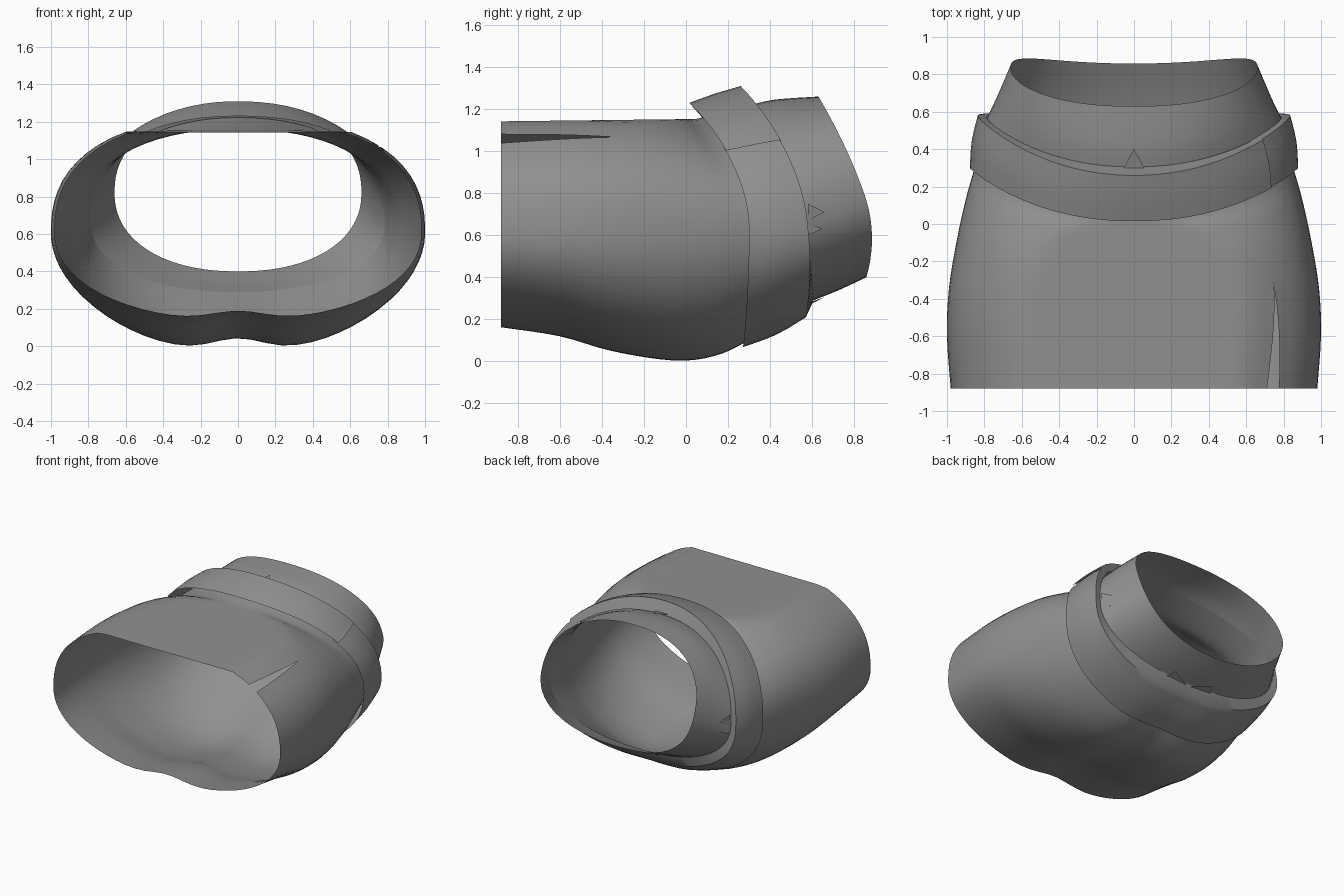
import bpy, bmesh, math

if "Cube" in bpy.data.objects:
    bpy.data.objects.remove(bpy.data.objects["Cube"])

grey = bpy.data.materials.new("mid_grey_cloth")
grey.diffuse_color = (0.28, 0.28, 0.28, 1)
grey.use_nodes = True
grey.node_tree.nodes["Principled BSDF"].inputs["Base Color"].default_value = grey.diffuse_color


def finish(name, bm, angle=40):
    bmesh.ops.remove_doubles(bm, verts=bm.verts, dist=0.0005)
    bmesh.ops.recalc_face_normals(bm, faces=bm.faces)
    me = bpy.data.meshes.new(name)
    bm.to_mesh(me)
    bm.free()
    me.materials.append(grey)
    me.shade_smooth()
    me.set_sharp_from_angle(angle=math.radians(angle))
    ob = bpy.data.objects.new(name, me)
    bpy.context.collection.objects.link(ob)
    return ob


# Ring: half width, top z, bottom z, mid z, y at top, y at side, y at bottom,
# roundness of upper half, roundness of lower half, bottom crease, edge tilt
def ring_point(r, t, grow=0.0):
    w, top, bot, mid, y_top, y_mid, y_bot, n_top, n_bot, dip, tilt = r
    c, s = math.cos(t), math.sin(t)
    n = n_top if s > 0 else n_bot
    k = (abs(c) ** n + abs(s) ** n) ** (-1 / n)
    c, s = c * k, s * k
    x = (w + grow) * c
    z = mid + s * ((top - mid + grow) if s > 0 else (mid - bot + grow))
    if s < 0:
        z += dip * math.exp(-(x / 0.2) ** 2)
    y_end = y_top if s > 0 else y_bot
    y = y_mid + (y_end - y_mid) * s * s - tilt * s * (1 - abs(s))
    return x, y, z


def smooth_rings(keys, steps):
    """Catmull-Rom interpolation through the key rings."""
    out = []
    for i in range(len(keys) - 1):
        a, b, c, d = (keys[max(i - 1, 0)], keys[i], keys[i + 1],
                      keys[min(i + 2, len(keys) - 1)])
        for j in range(steps):
            u = j / steps
            out.append([q + 0.5 * u * (s - p + u * (2 * p - 5 * q + 4 * s - v
                        + u * (3 * (q - s) + v - p)))
                        for p, q, s, v in zip(a, b, c, d)])
    return out + [keys[-1]]


def loft(name, rings, start, gap=lambda r: 0.0, overlap=0.0, lift=0.0,
         cap=lambda y: 9.0, cols=72):
    bm = bmesh.new()
    grid = []
    for r in rings:
        g = gap(r)
        row = []
        for i in range(cols + 1):
            f = i / cols
            t = start + g + f * (2 * math.pi - 2 * g + overlap)
            x, y, z = ring_point(r, t, lift * max(0, 1 - f * 8))
            row.append(bm.verts.new((x, y, min(z, cap(y)))))
        grid.append(row)
    for a, b in zip(grid, grid[1:]):
        for i in range(cols):
            bm.faces.new((a[i], a[i + 1], b[i + 1], b[i]))
    return finish(name, bm)


SLIT = 0.771

# Skirt body, flattened on top, with a tapering slit running in from the hem
body = [
    (0.98, 1.22, 0.14, 0.61, -0.88, -0.88, -0.88, 2.4, 2.15, 0.05, 0),
    (1.00, 1.23, 0.095, 0.61, -0.60, -0.60, -0.60, 2.4, 2.15, 0.06, 0),
    (0.99, 1.23, 0.02, 0.61, -0.38, -0.35, -0.35, 2.4, 2.15, 0.07, 0),
    (0.95, 1.22, -0.03, 0.61, -0.20, -0.10, -0.06, 2.4, 2.1, 0.075, 0),
    (0.90, 1.19, -0.01, 0.62, -0.05, 0.13, 0.13, 2.3, 2.1, 0.065, 0),
    (0.85, 1.16, 0.075, 0.63, 0.05, 0.31, 0.30, 2.25, 2.15, 0.04, 0),
    (0.785, 1.215, 0.29, 0.66, 0.295, 0.57, 0.605, 2.15, 2.2, 0, 0.05),
]
loft("skirt_body", smooth_rings(body, 4), SLIT,
     gap=lambda r: 0.045 * max(0.0, (-0.32 - r[5]) / 0.56),
     cap=lambda y: 1.142 + 0.012 * min(1, y + 0.88) + 0.3 * max(0, y - 0.05))

# Upper yoke narrowing to the slanted waist opening
yoke = [
    body[-1],
    (0.735, 1.245, 0.34, 0.72, 0.42, 0.67, 0.73, 2.2, 2.2, 0, 0.09),
    (0.66, 1.26, 0.40, 0.82, 0.63, 0.84, 0.858, 2.3, 2.2, 0, 0.16),
]
loft("waist_yoke", smooth_rings(yoke, 4), SLIT)

# Wide hip band with an overlapping seam and a folded upper edge
band = [
    (0.878, 1.23, 0.045, 0.62, 0.015, 0.30, 0.27, 2.2, 2.15, 0.03, 0),
    (0.868, 1.275, 0.11, 0.63, 0.14, 0.445, 0.43, 2.15, 2.15, 0.02, 0.02),
    (0.835, 1.31, 0.20, 0.64, 0.26, 0.58, 0.57, 2.1, 2.2, 0.01, 0.05),
]
fold = (0.788, 1.222, 0.285, 0.66, 0.305, 0.57, 0.605, 2.15, 2.2, 0, 0.05)
loft("hip_band", smooth_rings(band, 3) + [fold], 0.64, overlap=0.05, lift=0.012)


# Small pointed tabs showing above the band
def tabs(name, tris, mirror=True):
    bm = bmesh.new()
    for tri in tris:
        for side in ((1, -1) if mirror else (1,)):
            bm.faces.new([bm.verts.new((side * x, y, z)) for x, y, z in tri])
    finish(name, bm)


tabs("front_tab", [[(-0.06, 0.29, 1.23), (0.06, 0.29, 1.23), (0, 0.40, 1.26)]], False)
tabs("side_tabs", [
    [(0.785, 0.58, 0.75), (0.75, 0.66, 0.71), (0.785, 0.58, 0.67)],
    [(0.785, 0.58, 0.66), (0.755, 0.65, 0.63), (0.785, 0.58, 0.60)],
])
tabs("rear_tabs", [[(0.02, 0.60, 0.275), (0.20, 0.60, 0.285), (0.17, 0.66, 0.305)]])
